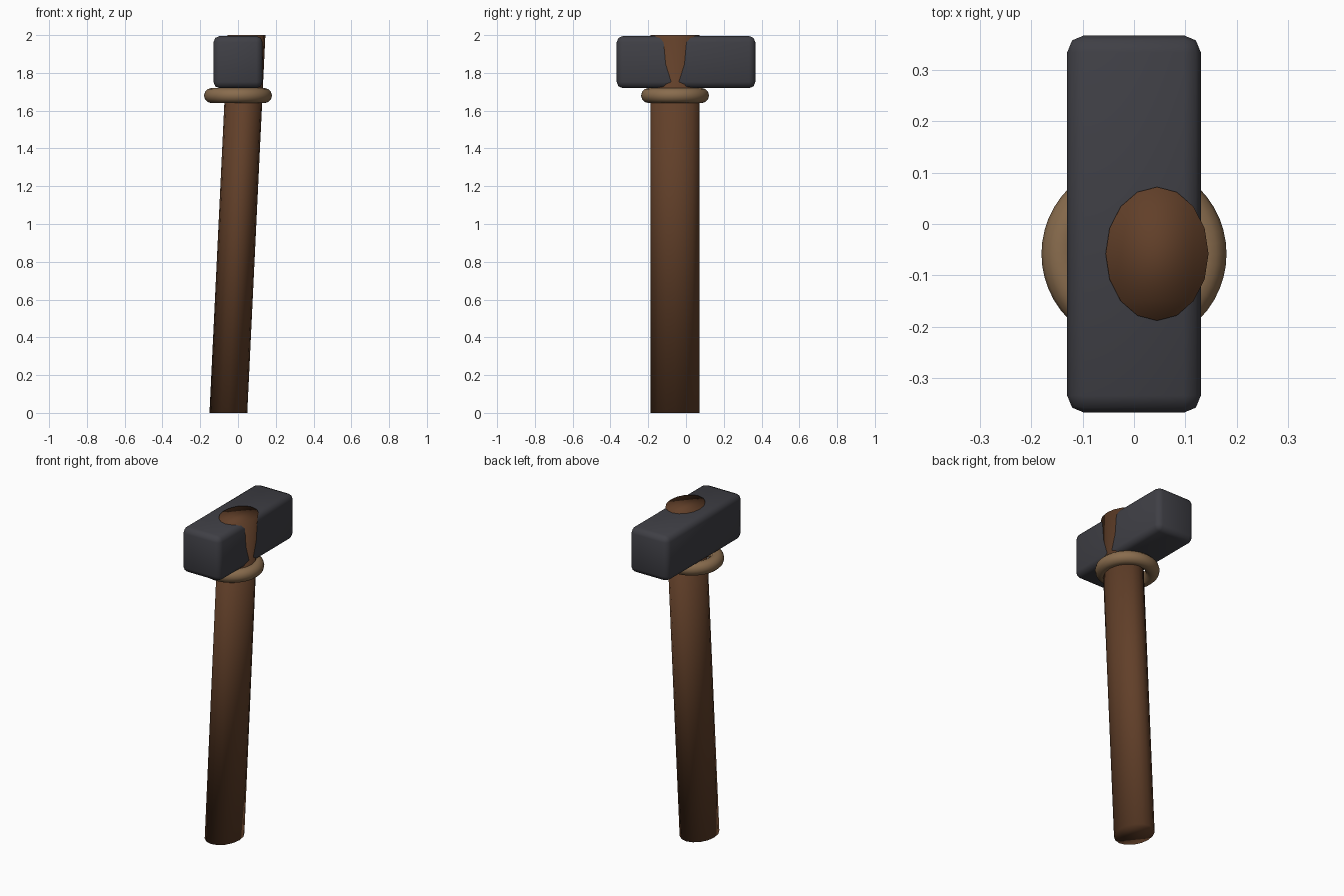
import bpy
import bmesh
from mathutils import Matrix

cube = bpy.data.objects.get("Cube")
if cube:
    bpy.data.objects.remove(cube, do_unlink=True)


def material(name, rgb):
    mat = bpy.data.materials.new(name)
    mat.use_nodes = True
    mat.diffuse_color = (*rgb, 1)
    mat.node_tree.nodes["Principled BSDF"].inputs["Base Color"].default_value = (*rgb, 1)
    return mat


def finish(obj, name, mat):
    obj.name = name
    obj.data.name = name
    obj.data.materials.append(mat)
    obj.data.shade_smooth()
    return obj


iron = material("dark iron", (0.05, 0.05, 0.06))
wood = material("brown wood", (0.12, 0.05, 0.022))
rope = material("tan binding", (0.25, 0.15, 0.075))

GRIP_Y = -0.058

# Handle: oval shaft leaning toward +x, with level ends
mesh = bpy.data.meshes.new("handle")
bm = bmesh.new()
bmesh.ops.create_cone(bm, cap_ends=True, segments=16, radius1=1, radius2=1, depth=2,
                      matrix=Matrix.Diagonal((0.1, 0.13, 1, 1)))
for v in bm.verts:
    v.co.x += 0.048 * v.co.z - 0.003
    v.co.y += GRIP_Y
    v.co.z += 1
bm.to_mesh(mesh)
bm.free()
handle = bpy.data.objects.new("handle", mesh)
bpy.context.collection.objects.link(handle)
finish(handle, "handle", wood)

# Head: long block with rounded edges
bpy.ops.mesh.primitive_cube_add(size=1, location=(0, 0, 1.857))
head = bpy.context.object
head.dimensions = (0.26, 0.734, 0.276)
bpy.ops.object.transform_apply(location=False, rotation=False, scale=True)
finish(head, "hammer_head", iron)
bevel = head.modifiers.new("rounded edges", "BEVEL")
bevel.width = 0.033
bevel.segments = 2

# Binding ring under the head
bpy.ops.mesh.primitive_torus_add(location=(0, GRIP_Y, 1.68), major_radius=0.14,
                                 minor_radius=0.04, major_segments=48, minor_segments=12)
finish(bpy.context.object, "binding_ring", rope)
